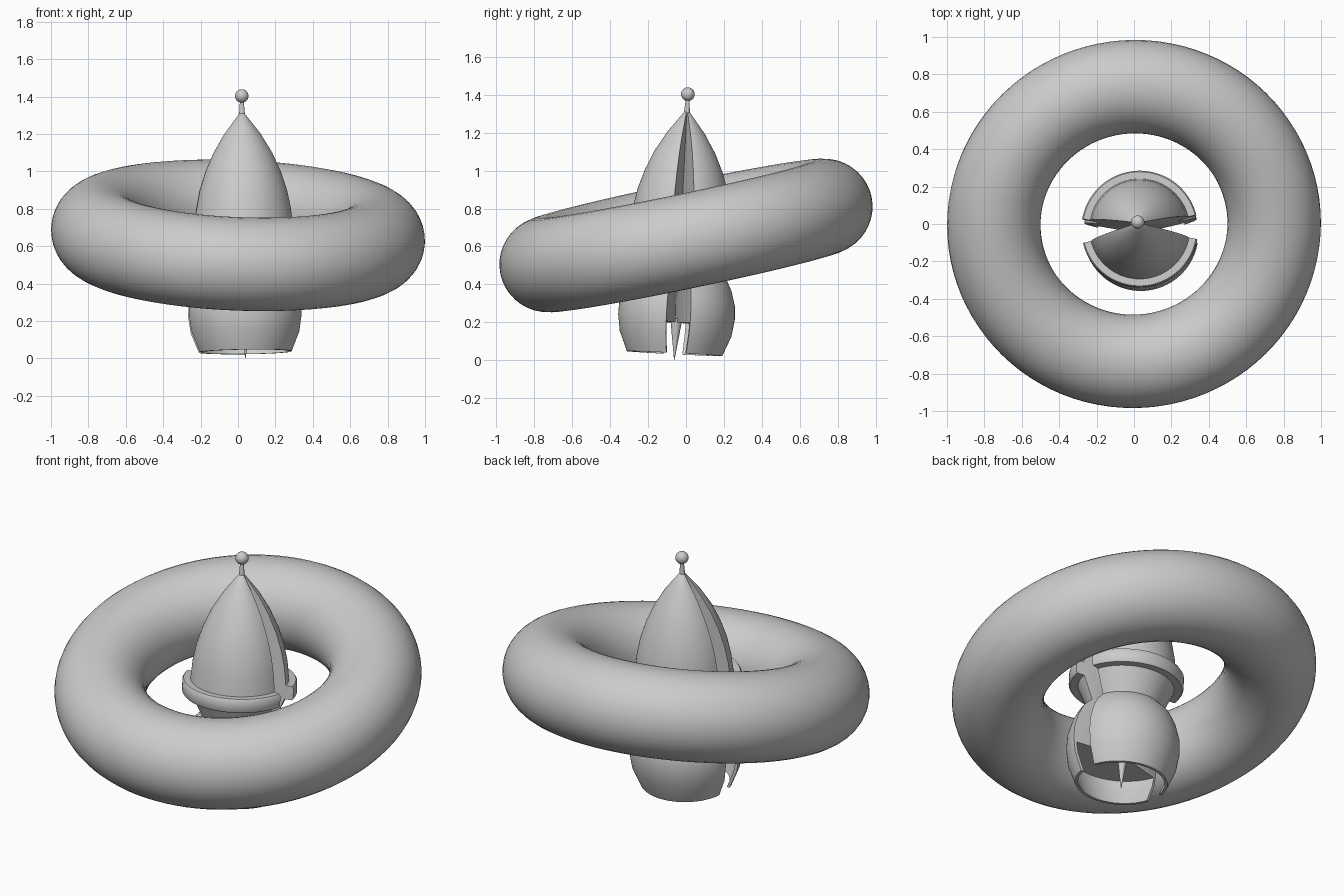
import bpy, bmesh, math
from mathutils import Vector

if "Cube" in bpy.data.objects:
    bpy.data.objects.remove(bpy.data.objects["Cube"], do_unlink=True)

grey = bpy.data.materials.new("plain_grey")
grey.use_nodes = True
GREY = (0.6, 0.6, 0.6, 1)
grey.diffuse_color = GREY
grey.node_tree.nodes["Principled BSDF"].inputs["Base Color"].default_value = GREY

UP = Vector((0, 0, 1))
BASE = Vector((0.04, -0.062, 0.0))
LEAN = UP.rotation_difference(Vector((-0.02, 0.072, 1.405)))


def finish(obj, name, location, rotation, angle=35):
    obj.name = name
    obj.rotation_mode = 'QUATERNION'
    obj.rotation_quaternion = rotation
    obj.location = location
    obj.data.materials.append(grey)
    bpy.ops.object.select_all(action='DESELECT')
    obj.select_set(True)
    bpy.context.view_layer.objects.active = obj
    bpy.ops.object.shade_smooth_by_angle(angle=math.radians(angle))


def sweep(name, profile, start, end, steps=48):
    """Sweep a closed cross-section around the axis and cap the cut faces."""
    bm = bmesh.new()
    rings = []
    for i in range(steps + 1):
        a = math.radians(start + (end - start) * i / steps)
        rings.append([bm.verts.new((r * math.cos(a), r * math.sin(a), z)) for r, z in profile])
    n = len(profile)
    for a, b in zip(rings, rings[1:]):
        for j in range(n):
            k = (j + 1) % n
            if profile[j][0] or profile[k][0]:
                bm.faces.new((a[j], a[k], b[k], b[j]))
    bm.faces.new(rings[0])
    bm.faces.new(rings[-1])
    bmesh.ops.remove_doubles(bm, verts=bm.verts, dist=1e-5)
    bmesh.ops.recalc_face_normals(bm, faces=bm.faces)
    mesh = bpy.data.meshes.new(name)
    bm.to_mesh(mesh)
    bm.free()
    obj = bpy.data.objects.new(name, mesh)
    bpy.context.collection.objects.link(obj)
    finish(obj, name, BASE, LEAN)


# Tilted ring
bpy.ops.mesh.primitive_torus_add(major_radius=0.75, minor_radius=0.25,
                                 major_segments=96, minor_segments=40)
finish(bpy.context.object, "ring", (0, 0, 0.658),
       UP.rotation_difference(Vector((0.04, -0.208, 1))))

# Body halves: nose, band, neck and hollow skirt
nose = [(0, 1.315), (0.015, 1.31), (0.05, 1.265), (0.1, 1.2), (0.16, 1.1),
        (0.205, 1.0), (0.238, 0.9), (0.258, 0.8), (0.268, 0.7)]
band = [(0.305, 0.7), (0.312, 0.69), (0.312, 0.63), (0.305, 0.62), (0.262, 0.62)]
skirt = [(0.205, 0.49), (0.25, 0.445), (0.283, 0.38), (0.305, 0.3), (0.308, 0.23),
         (0.295, 0.14), (0.252, 0.035), (0.235, 0.035), (0.277, 0.14), (0.288, 0.2), (0, 0.2)]
GAP, TURN = 12, 2
for name, side in (("back_half", 0), ("front_half", 180)):
    sweep(name, nose + band + skirt, side + GAP + TURN, side + 180 - GAP + TURN)


def on_axis(z):
    return BASE + LEAN @ Vector((0, 0, z))


# Bottom spike, antenna stem and ball
for name, low, high, r1, r2 in (("bottom_spike", 0.0, 0.22, 0.001, 0.032),
                                ("antenna_stem", 1.29, 1.39, 0.017, 0.009)):
    bpy.ops.mesh.primitive_cone_add(vertices=24, radius1=r1, radius2=r2, depth=high - low)
    finish(bpy.context.object, name, on_axis((low + high) / 2), LEAN)
bpy.ops.mesh.primitive_uv_sphere_add(segments=32, ring_count=16, radius=0.036)
finish(bpy.context.object, "antenna_ball", on_axis(1.405), LEAN)
